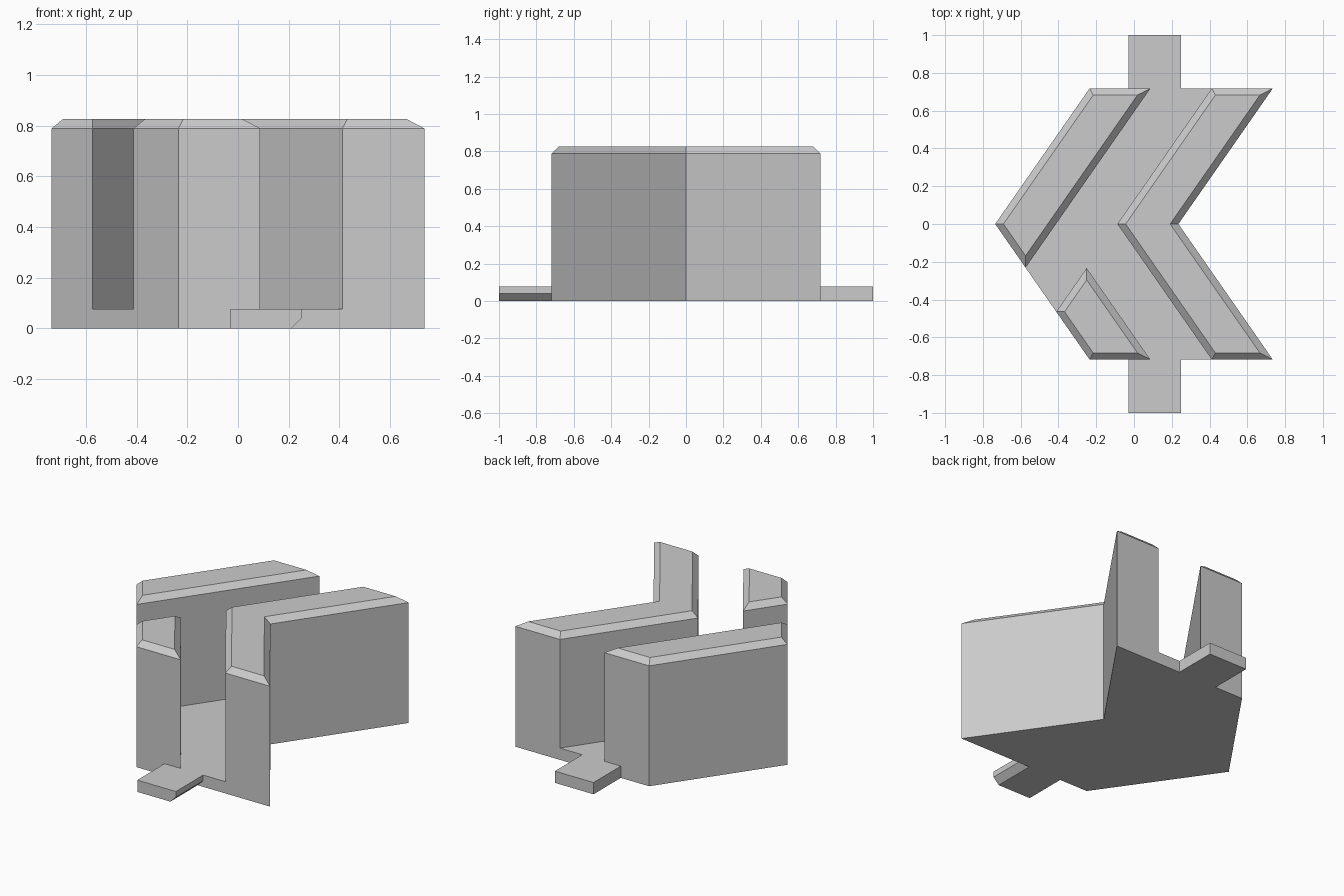
import bpy
import bmesh

cube = bpy.data.objects.get("Cube")
if cube:
    bpy.data.objects.remove(cube, do_unlink=True)

# One plain grey for everything
GREY = (0.6, 0.6, 0.6, 1)
mat = bpy.data.materials.new("plain grey")
mat.use_nodes = True
mat.diffuse_color = GREY
mat.node_tree.nodes["Principled BSDF"].inputs["Base Color"].default_value = GREY

FLOOR, TOP, EDGE = 0.077, 0.825, 0.036
REACH = 0.718           # half depth of the chevron
SLOPE = 0.5 / REACH     # sideways run of the arms per unit of depth
TIP, INNER, MID, NOTCH = -0.735, -0.413, -0.088, 0.235


def arm(x, y):
    """Point on the back arm of the chevron line that starts at x."""
    return (x + SLOPE * y, y)


def mirror(p):
    return (p[0], -p[1])


def cross(a, b):
    """Where the back-going line from a meets the front-going line from b."""
    y = (b - a) / (2 * SLOPE)
    return arm(a, y)


def prism(name, outline, z0, z1, chamfer=0, under_bevel=False):
    """Extrude a counter-clockwise outline, optionally chamfering the top."""
    bm = bmesh.new()
    top_side = z1 - chamfer
    low = [bm.verts.new((x, y, z0)) for x, y in outline]
    high = [bm.verts.new((x, y, top_side)) for x, y in outline]
    n = len(outline)
    bm.faces.new(low[::-1])
    cap = bm.faces.new(high)
    for i in range(n):
        j = (i + 1) % n
        bm.faces.new((low[i], low[j], high[j], high[i]))
    bm.normal_update()
    if chamfer:
        bmesh.ops.inset_individual(bm, faces=[cap], thickness=chamfer,
                                   depth=chamfer, use_even_offset=True)
    if under_bevel:
        # Cut away the lower +x edge
        edge = max(bm.edges, key=lambda e: sum(v.co.x - v.co.z for v in e.verts))
        bmesh.ops.bevel(bm, geom=[edge], offset=0.04, offset_type='OFFSET',
                        segments=1, affect='EDGES')
    mesh = bpy.data.meshes.new(name)
    bm.to_mesh(mesh)
    bm.free()
    mesh.materials.append(mat)
    obj = bpy.data.objects.new(name, mesh)
    bpy.context.collection.objects.link(obj)
    return obj


def chevron(a, b):
    """Full chevron band between the lines starting at x = a and x = b."""
    return [arm(a, 0), mirror(arm(a, REACH)), mirror(arm(b, REACH)),
            arm(b, 0), arm(b, REACH), arm(a, REACH)]


# Floor slab and the two connecting tabs
prism("floor_slab", chevron(TIP, NOTCH), 0, FLOOR)
left, right = -0.03, 0.25
prism("back_tab", [(left, REACH), (right, REACH), (right, 1), (left, 1)], 0, FLOOR)
prism("front_tab", [(left, -1), (right, -1), (right, -REACH), (left, -REACH)],
      0, FLOOR, under_bevel=True)

# Unbroken wall along the notched side
prism("notched_wall", chevron(MID, NOTCH), FLOOR, TOP, EDGE)

# Pointed side, split by the side branch of the channel
prism("back_outer_wall",
      [arm(TIP, 0), cross(INNER, TIP), arm(INNER, REACH), arm(TIP, REACH)],
      FLOOR, TOP, EDGE)
prism("front_outer_wall",
      [cross(MID, TIP), mirror(arm(TIP, REACH)), mirror(arm(INNER, REACH)),
       cross(MID, INNER)],
      FLOOR, TOP, EDGE)
